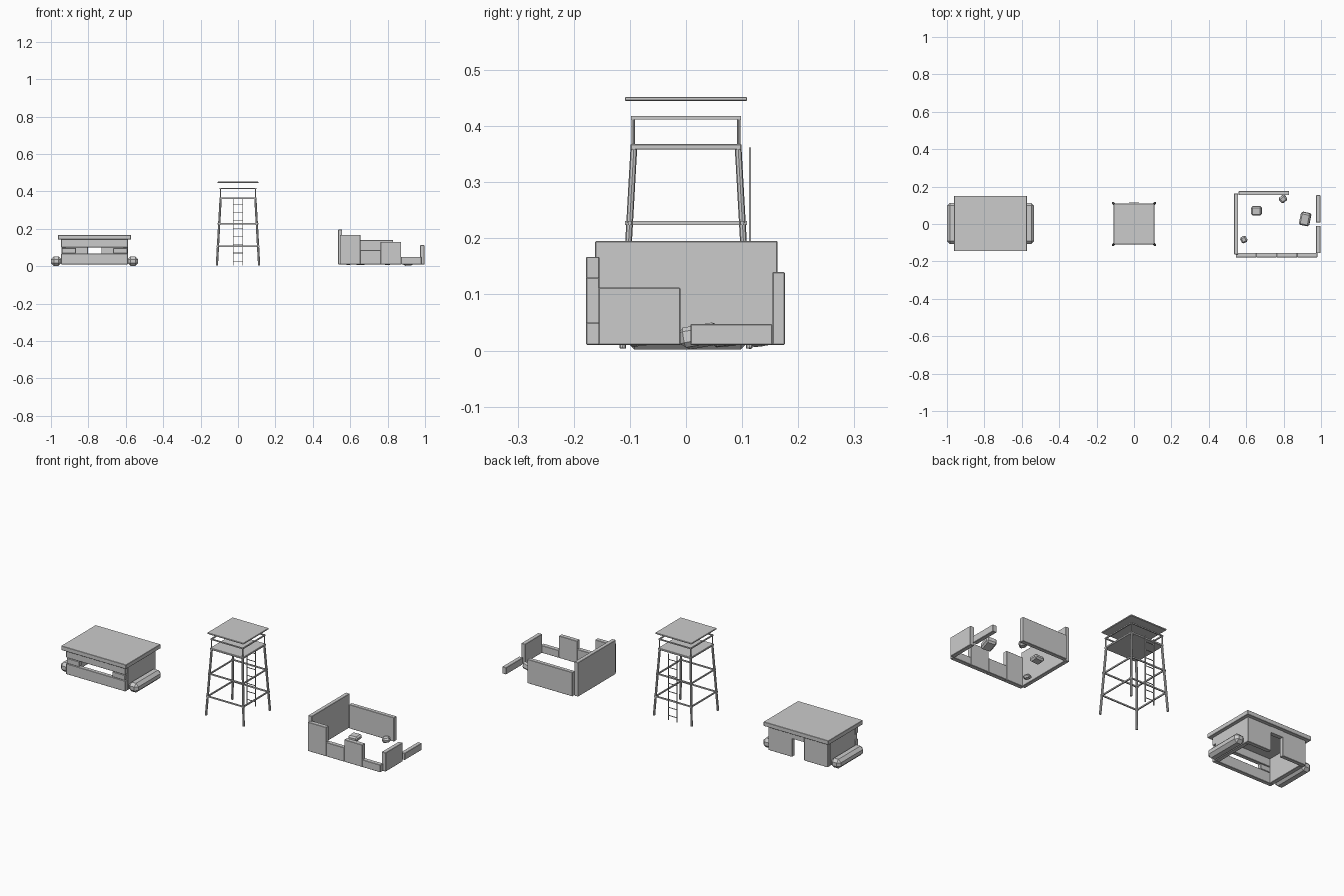
import bpy, math
from mathutils import Vector, Matrix

if "Cube" in bpy.data.objects:
    bpy.data.objects.remove(bpy.data.objects["Cube"])


def box(name, x0, x1, y0, y1, z0, z1, bevel=0.0015, rot=(0, 0, 0)):
    """Bevelled box given by its extents, optionally rotated about its centre."""
    bpy.ops.mesh.primitive_cube_add(
        size=1, location=((x0 + x1) / 2, (y0 + y1) / 2, (z0 + z1) / 2), rotation=rot)
    ob = bpy.context.object
    ob.name = name
    ob.data.transform(Matrix.Diagonal((x1 - x0, y1 - y0, z1 - z0, 1)))
    if bevel:
        m = ob.modifiers.new("bevel", 'BEVEL')
        m.width = bevel
        m.segments = 1
    return ob


def beam(name, a, b, r, sides=8):
    """Straight round pole between two points."""
    a, b = Vector(a), Vector(b)
    d = b - a
    bpy.ops.mesh.primitive_cylinder_add(vertices=sides, radius=r, depth=d.length,
                                        location=(a + b) / 2)
    ob = bpy.context.object
    ob.name = name
    ob.rotation_euler = d.to_track_quat('Z', 'Y').to_euler()
    return ob


# ---------- bunker ----------
CX, CY = -0.767, 0.003
HX, HY, T = 0.178, 0.13, 0.022
X0, X1, Y0, Y1 = CX - HX, CX + HX, CY - HY, CY + HY
box("bunker_roof", CX - 0.195, CX + 0.195, CY - 0.148, CY + 0.148, 0.143, 0.166)
box("bunker_front_lower", X0, X1, Y0, Y0 + T, 0.01, 0.067)
box("bunker_front_upper", X0, X1, Y0, Y0 + T, 0.1, 0.143)
box("bunker_back_lintel", CX - 0.036, CX + 0.036, Y1 - T, Y1, 0.11, 0.143, 0)
for s, side in ((-1, "left"), (1, "right")):
    def span(a, b):
        return sorted((CX + s * a, CX + s * b))
    box(f"bunker_{side}_wall", *span(HX - T, HX), Y0 + T, Y1 - T, 0.01, 0.143)
    box(f"bunker_back_{side}", *span(0.036, HX), Y1 - T, Y1, 0.01, 0.143)
    box(f"slit_{side}_block", *span(0.1, HX - 0.003), Y0 + 0.001, Y0 + T, 0.069, 0.097)
    box(f"{side}_sandbag", *span(0.177, 0.233), CY - 0.11, CY + 0.11, 0.002, 0.052, 0.015)

# ---------- watchtower ----------
FOOT, TOP, ZP = 0.113, 0.093, 0.36
for sx in (-1, 1):
    for sy in (-1, 1):
        beam("tower_leg", (sx * FOOT, sy * FOOT, 0.004), (sx * TOP, sy * TOP, ZP), 0.006)
        beam("railing_post", (sx * 0.094, sy * 0.094, 0.365),
             (sx * 0.094, sy * 0.094, 0.416), 0.003)


def ring(name, d, half, z, w, h):
    """Four bars around the tower."""
    for s in (-1, 1):
        box(name, -half, half, s * d - w / 2, s * d + w / 2, z - h / 2, z + h / 2, 0)
        box(name, s * d - w / 2, s * d + w / 2, -half, half, z - h / 2, z + h / 2, 0)


ring("lower_brace", 0.107, 0.114, 0.106, 0.006, 0.007)
ring("upper_brace", 0.1, 0.109, 0.227, 0.006, 0.007)
ring("railing", 0.095, 0.098, 0.415, 0.006, 0.006)
box("tower_platform", -0.099, 0.099, -0.099, 0.099, 0.358, 0.368)
box("tower_roof", -0.109, 0.109, -0.109, 0.109, 0.445, 0.452)

# ladder on the back
for s in (-1, 1):
    box("ladder_rail", s * 0.026 - 0.002, s * 0.026 + 0.002, 0.112, 0.116, 0.003, 0.362, 0)
for i in range(8):
    z = 0.027 + i * 0.0435
    box("ladder_rung", -0.026, 0.026, 0.1125, 0.1155, z - 0.0015, z + 0.0015, 0)

# ---------- ruined building ----------
box("ruin_left_wall", 0.535, 0.557, -0.162, 0.163, 0.01, 0.195)
box("ruin_back_wall", 0.56, 0.83, 0.154, 0.176, 0.01, 0.14)
for i, top in enumerate((0.167, 0.086, 0.13, 0.05)):
    x = 0.545 + i * 0.109
    box("ruin_front_segment", x, x + 0.109, -0.178, -0.154, 0.01, top)
box("ruin_right_segment", 0.974, 0.997, -0.156, -0.01, 0.01, 0.112)
box("ruin_right_segment", 0.974, 0.997, 0.008, 0.154, 0.01, 0.047)

# rubble: x, y, length, width, height, tilt, spin
for x, y, l, w, h, tilt, spin in ((0.655, 0.07, 0.056, 0.05, 0.026, 5, 0),
                                  (0.915, 0.027, 0.055, 0.07, 0.036, 10, -12),
                                  (0.797, 0.134, 0.04, 0.036, 0.026, 8, 40),
                                  (0.587, -0.083, 0.034, 0.036, 0.02, 6, 28)):
    z = 0.004 + h / 2 + 0.004
    box("rubble", x - l / 2, x + l / 2, y - w / 2, y + w / 2, z - h / 2, z + h / 2, 0.008,
        (math.radians(tilt), math.radians(-tilt / 2), math.radians(spin)))
